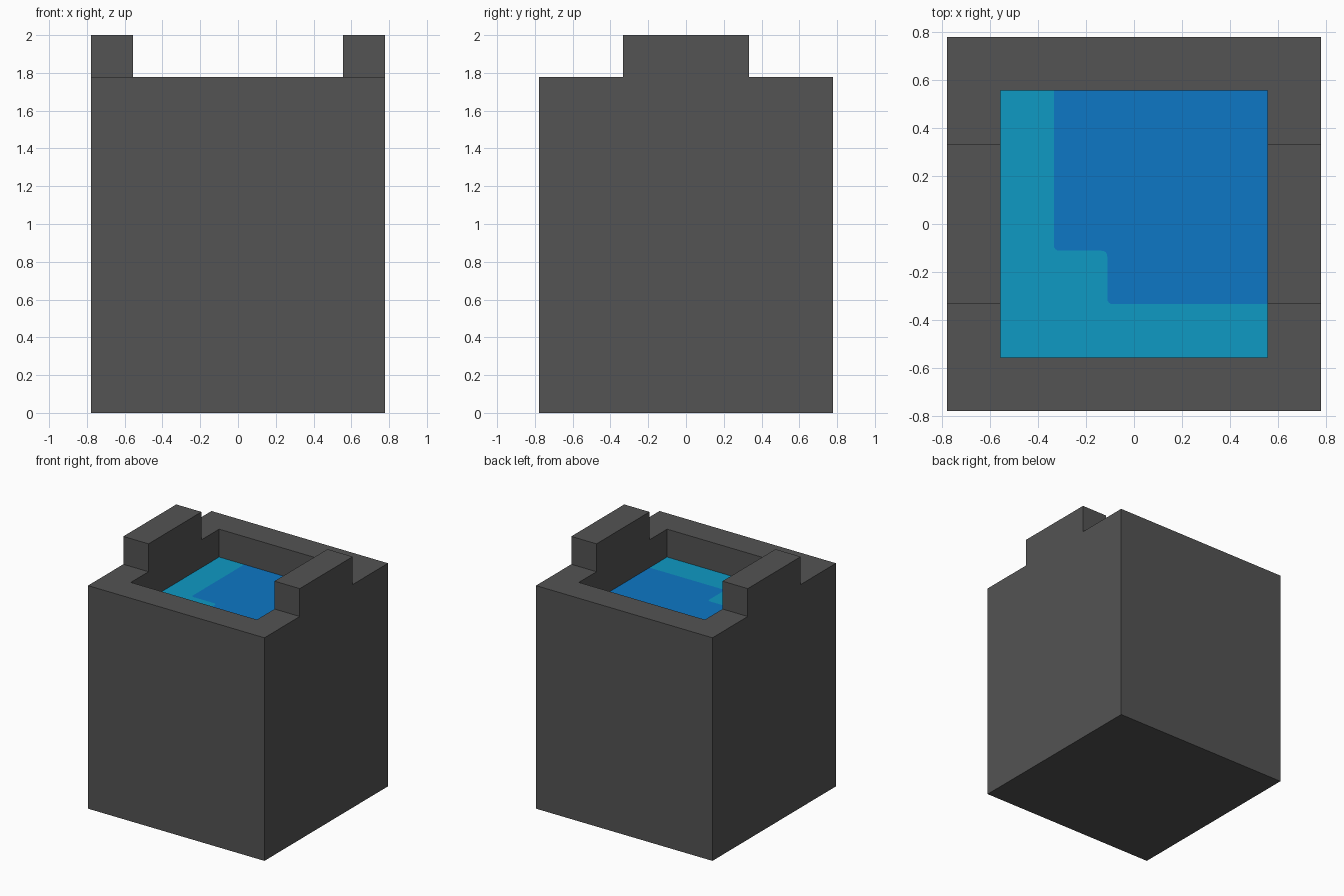
import bpy
import bmesh
from mathutils import Vector

default = bpy.data.objects.get("Cube")
if default:
    bpy.data.objects.remove(default)

U = 2 / 9               # module that every dimension is a multiple of
OUTER = 3.5 * U         # half width of the body
INNER = 2.5 * U         # half width of the opening
LUG = 1.5 * U           # half length of the side lugs
RIM, WATER = 8 * U, 7 * U


def material(name, color):
    mat = bpy.data.materials.new(name)
    mat.use_nodes = True
    mat.diffuse_color = (*color, 1)
    mat.node_tree.nodes["Principled BSDF"].inputs["Base Color"].default_value = (*color, 1)
    return mat


def make_object(name, bm, mats):
    mesh = bpy.data.meshes.new(name)
    bm.to_mesh(mesh)
    bm.free()
    for mat in mats:
        mesh.materials.append(mat)
    obj = bpy.data.objects.new(name, mesh)
    bpy.context.collection.objects.link(obj)


def extrude_top(bm, rule, height):
    """Push the rim faces whose centre passes the rule up or down; return the caps."""
    faces = [f for f in bm.faces if f.normal.z > 0.9 and rule(f.calc_center_median())]
    result = bmesh.ops.extrude_face_region(bm, geom=faces)["geom"]
    bmesh.ops.delete(bm, geom=faces, context="FACES_ONLY")
    verts = [g for g in result if isinstance(g, bmesh.types.BMVert)]
    bmesh.ops.translate(bm, vec=(0, 0, height), verts=verts)
    bm.normal_update()
    return [g for g in result if isinstance(g, bmesh.types.BMFace)]


iron = material("dark grey iron", (0.087, 0.087, 0.087))
shallow = material("teal water", (0.0045, 0.32, 0.55))
deep = material("blue water", (0.004, 0.185, 0.56))

# Bucket body: a block divided along the opening and lug lines
bm = bmesh.new()
bmesh.ops.create_cube(bm, size=1)
bmesh.ops.scale(bm, vec=(2 * OUTER, 2 * OUTER, RIM), verts=bm.verts)
bmesh.ops.translate(bm, vec=(0, 0, RIM / 2), verts=bm.verts)
for axis, offset in (("X", INNER), ("Y", INNER), ("Y", LUG)):
    normal = Vector((1, 0, 0)) if axis == "X" else Vector((0, 1, 0))
    for side in (-1, 1):
        bmesh.ops.bisect_plane(bm, geom=bm.verts[:] + bm.edges[:] + bm.faces[:],
                               plane_co=normal * offset * side, plane_no=normal)
bm.normal_update()

# Raised side lugs, one side at a time
for side in (-1, 1):
    extrude_top(bm, lambda c: c.x * side > INNER and abs(c.y) < LUG and c.z > RIM - 0.01, U)

# Opening, left without a floor where the water closes it
floor = extrude_top(bm, lambda c: abs(c.x) < INNER and abs(c.y) < INNER, WATER - RIM)
bmesh.ops.delete(bm, geom=floor, context="FACES")
bmesh.ops.dissolve_limit(bm, angle_limit=0.01, verts=bm.verts, edges=bm.edges)
bmesh.ops.recalc_face_normals(bm, faces=bm.faces)
make_object("bucket_body", bm, [iron])


# Water surface: deep and shallow areas meet along a stepped, softened line
def soften(points, radius=0.025, steps=4):
    path = [points[0]]
    for before, corner, after in zip(points, points[1:], points[2:]):
        a = corner + (before - corner).normalized() * radius
        b = corner + (after - corner).normalized() * radius
        for i in range(steps + 1):
            t = i / steps
            path.append(a * (1 - t) ** 2 + corner * 2 * t * (1 - t) + b * t ** 2)
    return path + [points[-1]]


def at(x, y):
    return Vector((x * U, y * U, WATER))


bm = bmesh.new()
step = soften([at(-1.5, 2.5), at(-1.5, -0.5), at(-0.5, -0.5), at(-0.5, -1.5), at(2.5, -1.5)])
line = [bm.verts.new(p) for p in step]
deep_face = bm.faces.new(line + [bm.verts.new(at(2.5, 2.5))])
deep_face.material_index = 1
corners = [at(2.5, -2.5), at(-2.5, -2.5), at(-2.5, 2.5)]
bm.faces.new(line[::-1] + [bm.verts.new(p) for p in reversed(corners)])
bm.normal_update()
for face in bm.faces:
    if face.normal.z < 0:
        face.normal_flip()
make_object("water_surface", bm, [shallow, deep])
